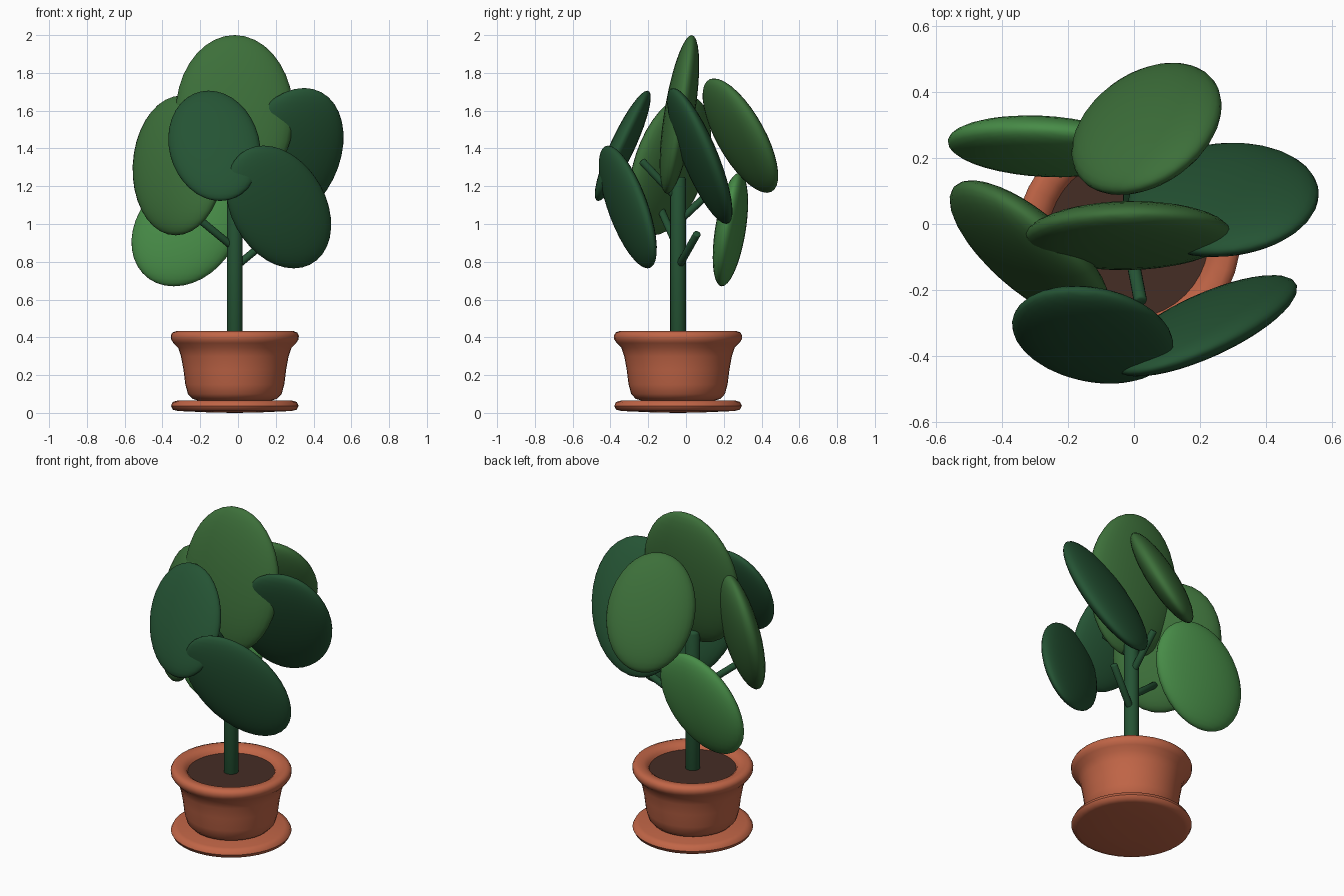
import bpy
import bmesh
from math import sin, cos, pi, radians
from mathutils import Matrix, Vector

cube = bpy.data.objects.get("Cube")
if cube:
    bpy.data.objects.remove(cube)

CENTRE = Vector((-0.017, -0.042, 0))


def material(name, rgb):
    m = bpy.data.materials.new(name)
    m.use_nodes = True
    color = (*rgb, 1)
    m.diffuse_color = color
    bsdf = m.node_tree.nodes["Principled BSDF"]
    bsdf.inputs["Base Color"].default_value = color
    bsdf.inputs["Roughness"].default_value = 0.7
    return m


terracotta = material("terracotta", (0.53, 0.13, 0.062))
soil_brown = material("soil brown", (0.06, 0.026, 0.018))
dark_green = material("dark green", (0.018, 0.087, 0.034))
mid_green = material("mid green", (0.046, 0.16, 0.042))
bright_green = material("bright green", (0.063, 0.26, 0.063))


def finish(name, bm, mat, sharp=50):
    """Turn a bmesh into a smooth-shaded object of one colour."""
    bmesh.ops.recalc_face_normals(bm, faces=bm.faces)
    mesh = bpy.data.meshes.new(name)
    bm.to_mesh(mesh)
    bm.free()
    mesh.materials.append(mat)
    obj = bpy.data.objects.new(name, mesh)
    bpy.context.collection.objects.link(obj)
    bpy.ops.object.select_all(action='DESELECT')
    obj.select_set(True)
    bpy.context.view_layer.objects.active = obj
    bpy.ops.object.shade_smooth_by_angle(angle=radians(sharp))
    return obj


def lathe(name, profile, mat, steps=40):
    """Spin an (r, z) profile around the plant's upright axis."""
    bm = bmesh.new()
    verts = [bm.verts.new(CENTRE + Vector((r, 0, z))) for r, z in profile]
    edges = [bm.edges.new(pair) for pair in zip(verts, verts[1:])]
    bmesh.ops.spin(bm, geom=verts + edges, cent=CENTRE, axis=(0, 0, 1),
                   angle=2 * pi, steps=steps, use_duplicate=False)
    bmesh.ops.remove_doubles(bm, verts=bm.verts, dist=0.0005)
    return finish(name, bm, mat)


def rod(name, start, end, radius, mat):
    """Round bar between two points, with softened ends."""
    start, end = Vector(start), Vector(end)
    axis = end - start
    place = Matrix.Translation((start + end) / 2) @ axis.to_track_quat('Z', 'Y').to_matrix().to_4x4()
    bm = bmesh.new()
    bmesh.ops.create_cone(bm, cap_ends=True, segments=16, radius1=radius,
                          radius2=radius, depth=axis.length, matrix=place)
    rims = [e for e in bm.edges if any(len(f.verts) > 4 for f in e.link_faces)]
    bmesh.ops.bevel(bm, geom=rims, offset=radius * 0.35, segments=2,
                    profile=0.5, affect='EDGES')
    return finish(name, bm, mat)


def leaf(name, centre, tip, width, thickness, yaw, mat):
    """Flattened sphere: tip is the offset to its highest point,
    width, thickness and yaw describe its level middle section."""
    a = radians(yaw)
    place = Matrix((
        (width * cos(a), -thickness * sin(a), tip[0], centre[0]),
        (width * sin(a), thickness * cos(a), tip[1], centre[1]),
        (0, 0, tip[2], centre[2]),
        (0, 0, 0, 1)))
    bm = bmesh.new()
    bmesh.ops.create_uvsphere(bm, u_segments=32, v_segments=18, radius=1, matrix=place)
    return finish(name, bm, mat, 80)


# Pot and saucer
lathe("saucer", [(0, 0), (0.12, 0.002), (0.3, 0.01), (0.328, 0.017), (0.338, 0.037),
                 (0.328, 0.058), (0.3, 0.066), (0, 0.066)], terracotta)
lathe("pot", [(0, 0.062), (0.19, 0.064), (0.225, 0.075), (0.248, 0.1), (0.262, 0.15),
              (0.272, 0.23), (0.285, 0.3), (0.3, 0.345), (0.325, 0.37), (0.338, 0.39),
              (0.339, 0.41), (0.33, 0.426), (0.31, 0.433), (0.275, 0.428),
              (0.25, 0.412), (0.238, 0.385)], terracotta)
lathe("soil", [(0, 0.398), (0.245, 0.398)], soil_brown)

# Stem and leaf stalks
rod("stem", CENTRE + Vector((0, 0, 0.38)), CENTRE + Vector((0, 0, 1.25)), 0.042, dark_green)
stalks = {
    "left_stalk": (0.87, (-0.26, -0.13, 1.07)),
    "right_stalk": (0.77, (0.2, 0.06, 0.95)),
    "front_stalk": (1.13, (0.02, -0.235, 1.335)),
    "back_stalk": (1.01, (-0.01, 0.16, 1.2)),
}
for name, (height, end) in stalks.items():
    rod(name, CENTRE + Vector((0, 0, height)), end, 0.02, dark_green)

# Leaves
leaf("top_leaf", (-0.018, -0.035, 1.58), (0, 0.065, 0.42), 0.313, 0.082, 1, mid_green)
leaf("left_leaf", (-0.315, -0.085, 1.31), (0.015, 0.09, 0.37), 0.3, 0.09, -38, mid_green)
leaf("low_back_leaf", (-0.275, 0.235, 0.97), (0.065, 0.045, 0.3), 0.283, 0.078, -5.5, bright_green)
leaf("back_leaf", (0.038, 0.288, 1.468), (0.05, -0.14, 0.303), 0.249, 0.088, 29, mid_green)
leaf("right_leaf", (0.27, 0.073, 1.36), (0.08, -0.14, 0.36), 0.285, 0.081, 13, dark_green)
leaf("front_leaf", (-0.125, -0.335, 1.414), (-0.03, 0.13, 0.292), 0.243, 0.069, -4, dark_green)
leaf("low_front_leaf", (0.215, -0.308, 1.09), (-0.08, -0.105, 0.325), 0.282, 0.068, 19, dark_green)
